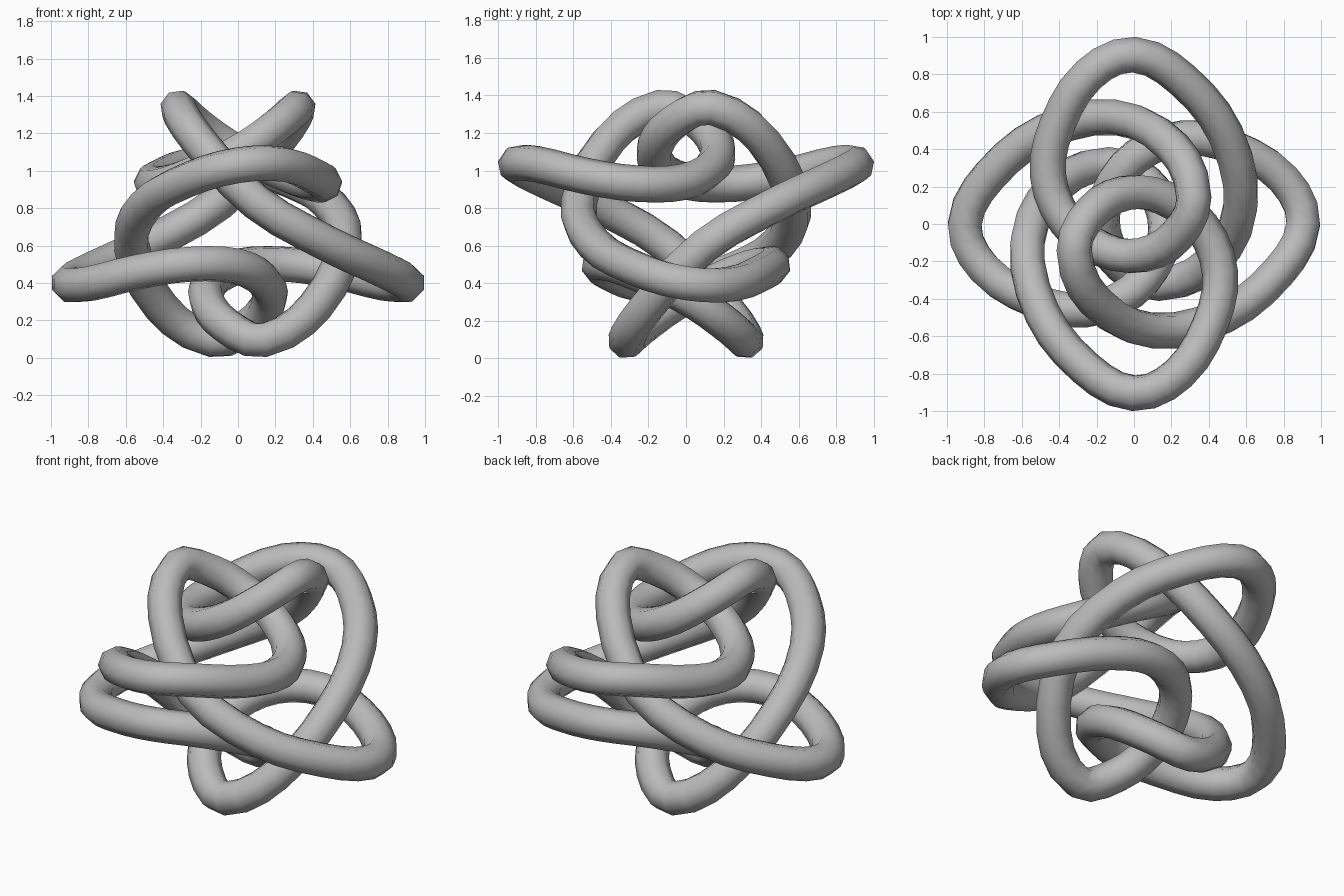
import bpy
import math
from mathutils import Vector

cube = bpy.data.objects.get("Cube")
if cube:
    bpy.data.objects.remove(cube, do_unlink=True)

MID = 0.715      # height of the knot's centre
RADIUS = 0.097   # tube radius

# One quarter of the centre line, from the back loop to the right-hand loop
quarter = [
    (0.00, 0.905, 1.03), (-0.24, 0.80, 1.035), (-0.41, 0.53, 0.97),
    (-0.46, 0.26, 0.93), (-0.36, 0.01, 0.94), (-0.16, -0.14, 1.02),
    (0.05, -0.165, 1.13), (0.23, -0.06, 1.26), (0.32, 0.14, 1.335),
    (0.21, 0.41, 1.16), (-0.10, 0.57, 0.83), (-0.48, 0.49, 0.61),
    (-0.77, 0.26, 0.475),
]

# Four copies, each a quarter turn with the height flipped
path = []
for turn in range(4):
    for p in quarter:
        x, y, z = p[0], p[1], p[2] - MID
        for _ in range(turn):
            x, y, z = -y, x, -z
        path.append(Vector((x, y, z + MID)))

# Closed smooth curve with an eight-sided round section
curve = bpy.data.curves.new("knot_path", 'CURVE')
curve.dimensions = '3D'
curve.resolution_u = 3
curve.bevel_depth = RADIUS
curve.bevel_resolution = 2
spline = curve.splines.new('BEZIER')
spline.bezier_points.add(len(path) - 1)
spline.use_cyclic_u = True
for i, (bp, co) in enumerate(zip(spline.bezier_points, path)):
    before, after = path[i - 1], path[(i + 1) % len(path)]
    tangent = (after - before).normalized()
    bp.handle_left_type = bp.handle_right_type = 'FREE'
    bp.co = co
    bp.handle_left = co - tangent * (co - before).length * 0.35
    bp.handle_right = co + tangent * (after - co).length * 0.35

# Turn the curve into a mesh tube
source = bpy.data.objects.new("knot_path", curve)
bpy.context.collection.objects.link(source)
bpy.context.view_layer.update()
depsgraph = bpy.context.evaluated_depsgraph_get()
mesh = bpy.data.meshes.new_from_object(source.evaluated_get(depsgraph))
bpy.data.objects.remove(source, do_unlink=True)
tube = bpy.data.objects.new("knot_tube", mesh)
bpy.context.collection.objects.link(tube)

# Plain grey
grey = bpy.data.materials.new("plain_grey")
grey.use_nodes = True
colour = (0.5, 0.5, 0.5, 1.0)
grey.diffuse_color = colour
grey.node_tree.nodes["Principled BSDF"].inputs["Base Color"].default_value = colour
mesh.materials.clear()
mesh.materials.append(grey)

bpy.ops.object.select_all(action='DESELECT')
tube.select_set(True)
bpy.context.view_layer.objects.active = tube
bpy.ops.object.shade_smooth_by_angle(angle=math.radians(60))
